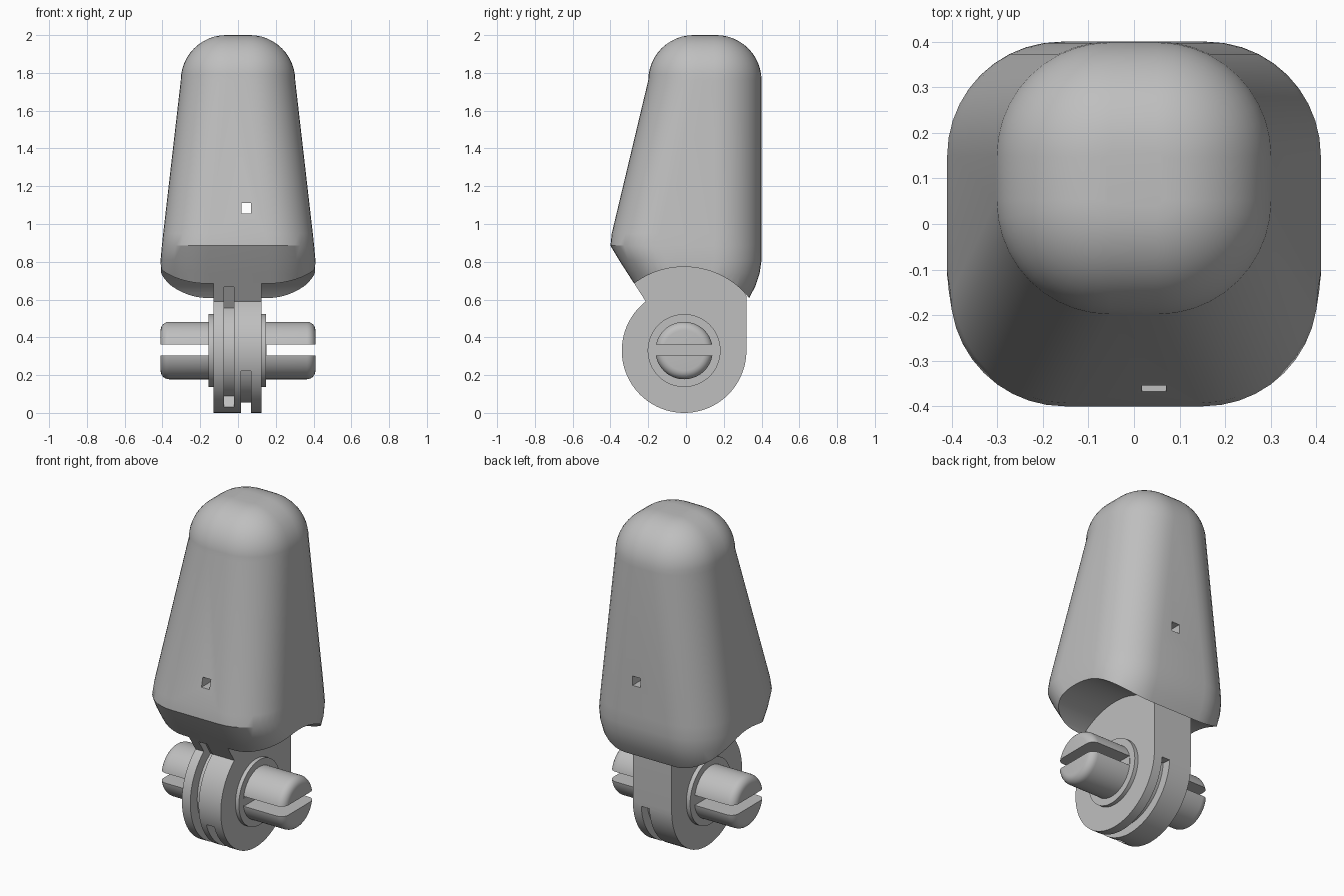
import bpy, bmesh
from math import sin, cos, pi, radians

cube = bpy.data.objects.get("Cube")
if cube:
    bpy.data.objects.remove(cube)

grey = bpy.data.materials.new("plain_grey")
grey.use_nodes = True
grey.diffuse_color = (0.52, 0.52, 0.52, 1)
grey.node_tree.nodes["Principled BSDF"].inputs["Base Color"].default_value = grey.diffuse_color

AXIS_Y, AXIS_Z = -0.01, 0.33


def loft(name, rings):
    """Closed solid skinned through rings with equal point counts."""
    bm = bmesh.new()
    loops = [[bm.verts.new(p) for p in ring] for ring in rings]
    n = len(loops[0])
    for low, high in zip(loops, loops[1:]):
        for i in range(n):
            j = (i + 1) % n
            bm.faces.new((low[i], low[j], high[j], high[i]))
    bm.faces.new(loops[0][::-1])
    bm.faces.new(loops[-1])
    bmesh.ops.recalc_face_normals(bm, faces=bm.faces)
    mesh = bpy.data.meshes.new(name)
    bm.to_mesh(mesh)
    bm.free()
    mesh.materials.append(grey)
    obj = bpy.data.objects.new(name, mesh)
    bpy.context.collection.objects.link(obj)
    return obj


def prism(name, outline, x0, x1):
    return loft(name, [[(x, y, z) for y, z in outline] for x in (x0, x1)])


def box(name, x0, x1, y0, y1, z0, z1):
    return prism(name, [(y0, z0), (y1, z0), (y1, z1), (y0, z1)], x0, x1)


def arc(r, start, end, steps=48):
    """Arc about the pivot; zero is straight down, positive turns to the front."""
    angles = [radians(start + (end - start) * i / steps) for i in range(steps + 1)]
    return [(AXIS_Y - r * sin(a), AXIS_Z - r * cos(a)) for a in angles]


def lathe(name, profile, steps=64):
    """Round part along the pivot, from (x, radius) pairs."""
    return loft(name, [[(x, y, z) for y, z in arc(r, 0, 360, steps)[:-1]] for x, r in profile])


def rounded_ring(z, hx, y0, y1, r, steps=10):
    ring = []
    corners = ((hx - r, y1 - r), (r - hx, y1 - r), (r - hx, y0 + r), (hx - r, y0 + r))
    for k, (cx, cy) in enumerate(corners):
        for i in range(steps + 1):
            a = (k + i / steps) * pi / 2
            ring.append((cx + r * cos(a), cy + r * sin(a), z))
    return ring


def select_only(obj):
    bpy.ops.object.select_all(action="DESELECT")
    obj.select_set(True)
    bpy.context.view_layer.objects.active = obj


def cut(obj, *cutters):
    select_only(obj)
    for cutter in cutters:
        mod = obj.modifiers.new("cut", "BOOLEAN")
        mod.operation, mod.solver, mod.object = "DIFFERENCE", "EXACT", cutter
        bpy.ops.object.modifier_apply(modifier=mod.name)
        bpy.data.objects.remove(cutter)


def smooth(obj):
    select_only(obj)
    bpy.ops.object.shade_smooth_by_angle(angle=radians(28))


# Fingertip shell: tapered rounded body with a chamfered front and domed top
sections = [
    (0.55, 0.35, -0.19, 0.295, 0.2), (0.6, 0.372, -0.22, 0.33, 0.21),
    (0.67, 0.395, -0.265, 0.367, 0.23), (0.74, 0.407, -0.31, 0.39, 0.245),
    (0.81, 0.41, -0.355, 0.4, 0.25), (0.885, 0.403, -0.4, 0.4, 0.25),
    (0.95, 0.396, -0.393, 0.4, 0.25),
]
fillet = 0.24
for i in range(13):
    a = i / 12 * pi / 2
    inset = fillet * (1 - cos(a))
    sections.append((2 - fillet + fillet * sin(a), 0.303 - inset,
                     -0.2 + inset, 0.4 - inset, 0.25 - inset * 0.98))
shell = loft("fingertip_shell", [rounded_ring(*s) for s in sections])
cut(shell,
    prism("knuckle_cutter", arc(0.443, 0, 360, 96)[:-1], -0.6, 0.6),
    box("cord_hole_cutter", 0.018, 0.07, -0.6, 0.6, 1.055, 1.11))
smooth(shell)

# Hinge tang: round knuckle rising into the shell, with two cord grooves
outline = arc(0.33, -90, 142) + [(-0.28, 0.695), (-0.2, 0.82), (0.2, 0.82), (0.32, 0.62)]
tang = prism("hinge_tang", outline, -0.13, 0.125)
cut(tang,
    prism("front_groove_cutter", arc(0.42, 25, 148) + arc(0.265, 148, 25), -0.075, -0.02),
    prism("rear_groove_cutter", arc(0.42, -86, 71) + arc(0.275, 71, -86), 0.017, 0.07))
smooth(tang)

# Washers on both sides of the knuckle
smooth(lathe("washers", [(-0.155, 0.193), (0.148, 0.193)]))

# Pivot pin with rounded, split ends
edge = 0.045
end = [(0.41 - edge + edge * sin(i * pi / 12), 0.152 - edge + edge * cos(i * pi / 12))
       for i in range(7)]
pin = lathe("pivot_pin", [(-x, r) for x, r in reversed(end)] + end)
cut(pin, *[box("split_cutter", *sorted((s * 0.15, s * 0.6)), -0.4, 0.4, 0.305, 0.363)
           for s in (-1, 1)])
smooth(pin)
